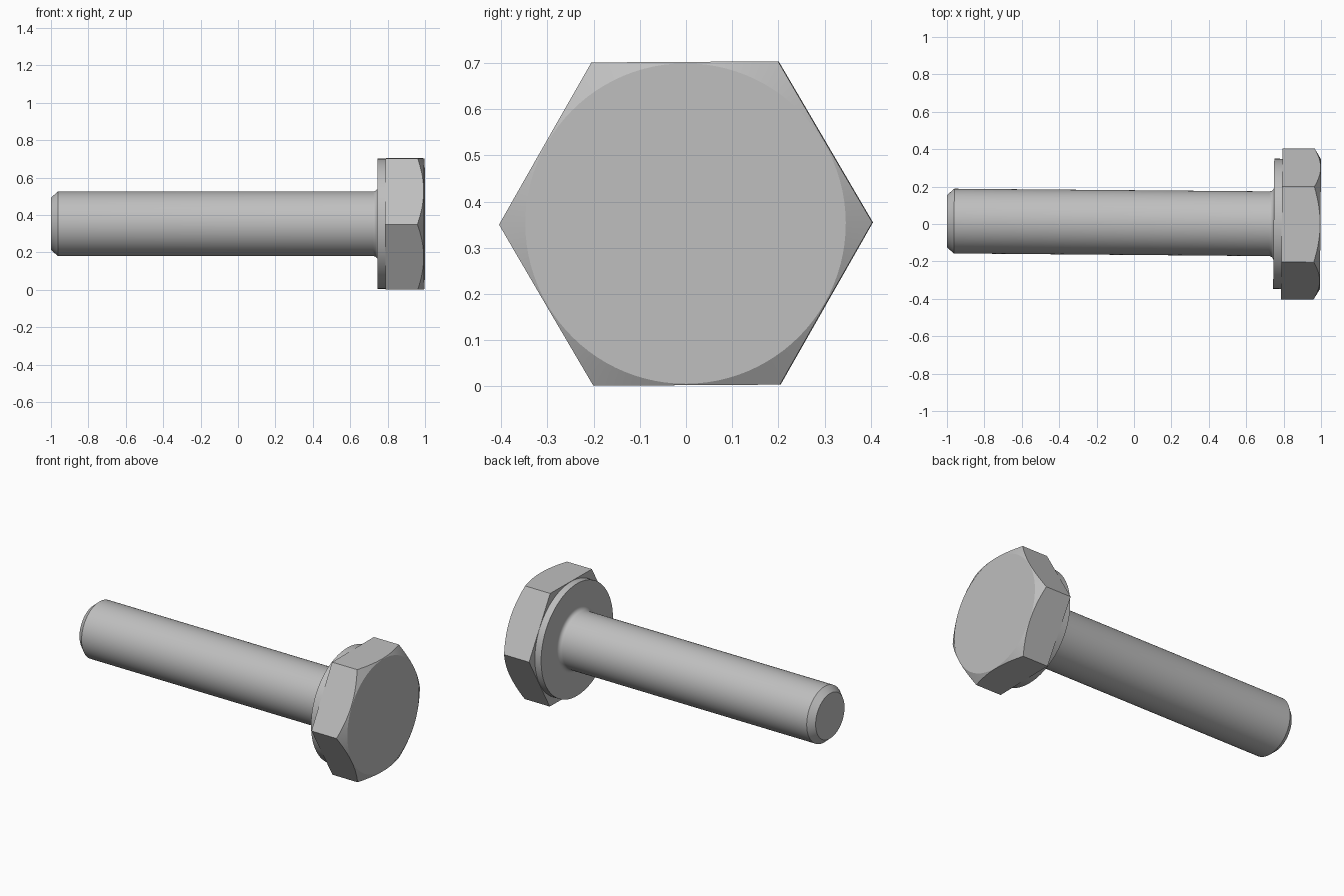
import bpy, bmesh, math

old = bpy.data.objects.get("Cube")
if old:
    bpy.data.objects.remove(old, do_unlink=True)

steel = bpy.data.materials.new("steel_grey")
steel.use_nodes = True
GREY = (0.52, 0.52, 0.52, 1)
steel.diffuse_color = GREY
steel.node_tree.nodes["Principled BSDF"].inputs["Base Color"].default_value = GREY

SEG = 96
HEAD_X = 0.88        # pivot of the bolt, in the middle of the head
APOTHEM = 0.35       # half the width across the flats


def loft(name, rings):
    """Skin rings running along x; each ring maps an angle to (x, radius)."""
    bm = bmesh.new()
    loops = []
    for ring in rings:
        loop = []
        for i in range(SEG):
            a = math.tau * i / SEG
            x, r = ring(a)
            loop.append(bm.verts.new((x - HEAD_X, r * math.cos(a), r * math.sin(a))))
        loops.append(loop)
    for p, q in zip(loops, loops[1:]):
        for i in range(SEG):
            j = (i + 1) % SEG
            bm.faces.new((p[i], p[j], q[j], q[i]))
    bm.faces.new(loops[0])
    bm.faces.new(loops[-1])
    bmesh.ops.recalc_face_normals(bm, faces=bm.faces)
    mesh = bpy.data.meshes.new(name)
    bm.to_mesh(mesh)
    bm.free()
    mesh.materials.append(steel)
    ob = bpy.data.objects.new(name, mesh)
    bpy.context.collection.objects.link(ob)
    ob.location = (HEAD_X, 0, 0.3525)
    ob.rotation_euler = (0.006, 0, -0.0085)   # the bolt lies slightly askew
    bpy.ops.object.select_all(action='DESELECT')
    ob.select_set(True)
    bpy.context.view_layer.objects.active = ob
    bpy.ops.object.shade_smooth_by_angle(angle=math.radians(20))
    return ob


def circle(x, r):
    return lambda a: (x, r)


def hex_radius(a):
    """Distance to the hexagon outline, with corners at +y and -y."""
    sector = math.tau / 6
    return APOTHEM / math.cos(a % sector - sector / 2)


# Shank: chamfered tip, plain cylinder, fillet under the head
FILLET = 0.024
SHANK = 0.173
fillet = []
for k in range(7):
    t = math.pi / 2 * k / 6
    fillet.append(circle(0.747 - FILLET * (1 - math.sin(t)),
                         SHANK + FILLET * (1 - math.cos(t))))
loft("shank", [circle(-1, 0.14), circle(-0.962, SHANK)] + fillet)

# Washer face under the head
loft("washer_face", [circle(0.747, 0.348), circle(0.792, 0.348)])

# Hexagonal head with a conical chamfer cutting its corners
FACE = 0.347
FRONT = 0.997
loft("hex_head", [
    lambda a: (0.79, hex_radius(a)),
    lambda a: (FRONT - 0.6 * (hex_radius(a) - FACE), hex_radius(a)),
    circle(FRONT, FACE),
])
